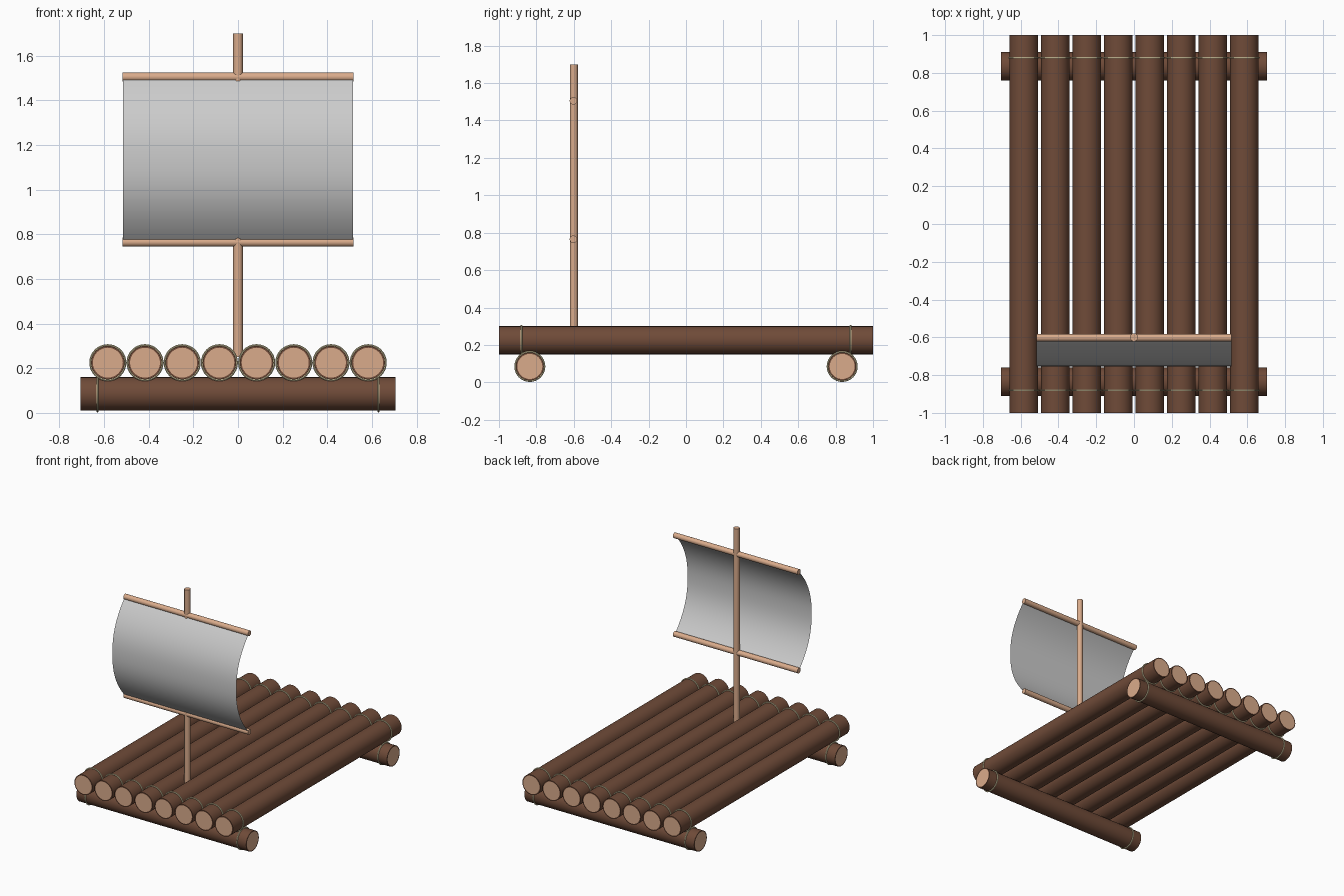
import bpy, bmesh, math
from mathutils import Matrix, Vector

if "Cube" in bpy.data.objects:
    bpy.data.objects.remove(bpy.data.objects["Cube"])


def material(name, rgb):
    m = bpy.data.materials.new(name)
    m.diffuse_color = (*rgb, 1)
    m.use_nodes = True
    m.node_tree.nodes["Principled BSDF"].inputs["Base Color"].default_value = m.diffuse_color
    return m


BARK = material("bark", (0.16, 0.07, 0.04))
WOOD = material("bare_wood", (0.70, 0.41, 0.26))
ROPE = material("rope", (0.70, 0.62, 0.38))
TURN = {'x': Matrix.Rotation(math.pi / 2, 4, 'Y'),
        'y': Matrix.Rotation(math.pi / 2, 4, 'X'),
        'z': Matrix.Identity(4)}


def finish(bm, name, mats):
    me = bpy.data.meshes.new(name)
    bm.to_mesh(me)
    bm.free()
    ob = bpy.data.objects.new(name, me)
    bpy.context.collection.objects.link(ob)
    for m in mats:
        me.materials.append(m)
    bpy.ops.object.select_all(action='DESELECT')
    ob.select_set(True)
    bpy.context.view_layer.objects.active = ob
    bpy.ops.object.shade_smooth_by_angle(angle=math.radians(40))
    return ob


def rod(name, axis, centre, radius, length, mats, rim=0):
    """Cylinder along an axis; rim leaves a bark edge round the cut ends."""
    bm = bmesh.new()
    bmesh.ops.create_cone(bm, cap_ends=True, segments=32, radius1=radius,
                          radius2=radius, depth=length)
    if rim:
        caps = [f for f in bm.faces if len(f.verts) > 4]
        bmesh.ops.inset_individual(bm, faces=caps, thickness=rim)
        for f in bm.faces:
            f.material_index = int(len(f.verts) > 4)
    bm.transform(Matrix.Translation(Vector(centre)) @ TURN[axis])
    return finish(bm, name, mats)


def rope_ring(name, axis, centre, major=0.078, minor=0.005):
    bm = bmesh.new()
    n, k = 32, 8
    rings = []
    for i in range(n):
        a = 2 * math.pi * i / n
        rings.append([])
        for j in range(k):
            b = 2 * math.pi * j / k
            r = major + minor * math.cos(b)
            rings[-1].append(bm.verts.new((r * math.cos(a), r * math.sin(a), minor * math.sin(b))))
    for i in range(n):
        p, q = rings[i], rings[(i + 1) % n]
        for j in range(k):
            bm.faces.new((p[j], q[j], q[(j + 1) % k], p[(j + 1) % k]))
    bm.transform(Matrix.Translation(Vector(centre)) @ TURN[axis])
    return finish(bm, name, [ROPE])


# Deck logs with a lashing near each end
for i in range(8):
    x = (i - 3.5) * 0.1667
    rod(f"deck_log_{i + 1}", 'y', (x, 0, 0.225), 0.075, 2.0, [BARK, WOOD], 0.008)
    for y in (-0.88, 0.88):
        rope_ring("deck_lashing", 'y', (x, y, 0.225))

# Cross logs underneath, with lashings
for y, label in ((-0.835, "front"), (0.835, "back")):
    rod(label + "_cross_log", 'x', (0, y, 0.085), 0.075, 1.41, [BARK, WOOD], 0.008)
    for x in (-0.63, 0.63):
        rope_ring("cross_lashing", 'x', (x, y, 0.085))

# Mast and the two yards
rod("mast", 'z', (0, -0.6, 0.975), 0.0215, 1.45, [WOOD])
TOP, BOTTOM = 1.505, 0.765
for z, label in ((TOP, "upper"), (BOTTOM, "lower")):
    rod(label + "_yard", 'x', (0, -0.602, z), 0.02, 1.034, [WOOD])

# Billowing sail, a single thin sheet
bm = bmesh.new()
prev = None
for i in range(33):
    t = -math.cos(math.pi * i / 32)
    y = -0.605 - 0.15 * (1 - abs(t) ** 2.3)
    z = (TOP + BOTTOM) / 2 + t * (TOP - BOTTOM) / 2
    row = [bm.verts.new((x, y, z)) for x in (-0.515, 0.515)]
    if prev:
        bm.faces.new((prev[0], prev[1], row[1], row[0]))
    prev = row
finish(bm, "sail", [])
